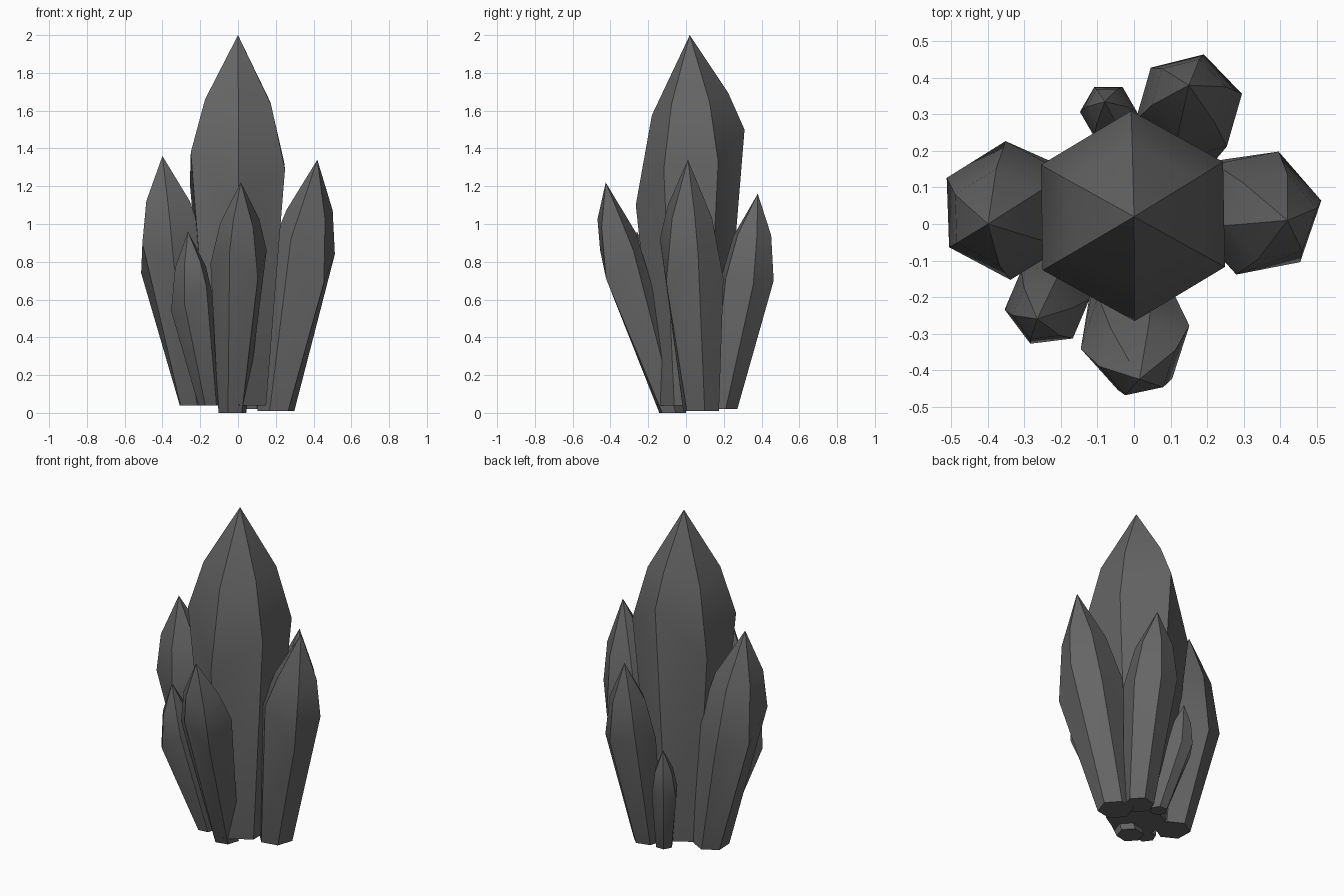
import bpy
import bmesh
from math import sin, cos, radians
from mathutils import Vector

default = bpy.data.objects.get("Cube")
if default:
    bpy.data.objects.remove(default, do_unlink=True)

# Single dark stone colour
stone = bpy.data.materials.new("dark_grey_stone")
stone.use_nodes = True
colour = (0.13, 0.13, 0.13, 1)
stone.diffuse_color = colour
shader = stone.node_tree.nodes["Principled BSDF"]
shader.inputs["Base Color"].default_value = colour
shader.inputs["Roughness"].default_value = 0.8


def hex_ring(bm, centre, radius, turn, heights):
    """Six vertices around a centre point, each at its own height."""
    ring = []
    for i, height in enumerate(heights):
        angle = radians(turn + i * 360 / len(heights))
        x = centre.x + radius * cos(angle)
        y = centre.y + radius * sin(angle)
        ring.append(bm.verts.new((x, y, height)))
    return ring


def crystal(name, base, base_radius, middle, radius, heights, tip, turn,
            rise=0.52):
    """Shaft widening to an uneven shoulder, then a two-step point."""
    base, tip = Vector(base), Vector(tip)
    mean = sum(heights) / len(heights)
    shoulder = Vector((*middle, mean))
    # The upper ring lies between the shoulder and the tip
    upper = shoulder.lerp(tip, 0.5)
    upper_z = mean + (tip.z - mean) * rise
    upper_heights = [upper_z + (h - mean) * 0.3 for h in heights]

    bm = bmesh.new()
    rings = [
        hex_ring(bm, base, base_radius, turn, [base.z] * len(heights)),
        hex_ring(bm, shoulder, radius, turn, heights),
        hex_ring(bm, upper, radius * 0.7, turn, upper_heights),
    ]
    apex = bm.verts.new(tip)
    bm.faces.new(reversed(rings[0]))
    for i in range(len(heights)):
        j = (i + 1) % len(heights)
        for low, high in zip(rings, rings[1:]):
            bm.faces.new((low[i], low[j], high[j], high[i]))
        bm.faces.new((rings[-1][i], rings[-1][j], apex))
    bmesh.ops.recalc_face_normals(bm, faces=bm.faces)

    mesh = bpy.data.meshes.new(name)
    bm.to_mesh(mesh)
    bm.free()
    mesh.materials.append(stone)
    obj = bpy.data.objects.new(name, mesh)
    bpy.context.collection.objects.link(obj)
    bpy.ops.object.select_all(action="DESELECT")
    obj.select_set(True)
    bpy.context.view_layer.objects.active = obj
    bpy.ops.object.shade_smooth_by_angle(angle=radians(30))


# Tall central crystal
crystal("central_crystal", base=(0, 0.02, 0.04), base_radius=0.17,
        middle=(-0.003, 0.022), radius=0.288,
        heights=(1.5, 1.21, 1.38, 1.1, 1.29, 1.33),
        tip=(0, 0.02, 2), turn=91, rise=0.48)

# Large crystals leaning out to each side
crystal("right_crystal", base=(-0.22, 0.07, 0.04), base_radius=0.1,
        middle=(-0.345, 0.037), radius=0.19,
        heights=(0.66, 0.74, 0.9, 0.78, 0.9, 0.82),
        tip=(-0.4, 0, 1.36), turn=92)
crystal("left_crystal", base=(0.2, 0.08, 0.01), base_radius=0.1,
        middle=(0.338, 0.03), radius=0.178,
        heights=(0.84, 0.71, 0.8, 0.85, 0.92, 0.69),
        tip=(0.42, 0.01, 1.34), turn=11, rise=0.48)

# Medium crystals leaning forward and back
crystal("front_crystal", base=(-0.03, -0.07, 0), base_radius=0.075,
        middle=(0.003, -0.31), radius=0.152,
        heights=(0.86, 0.63, 0.58, 0.79, 0.86, 0.71),
        tip=(0.015, -0.425, 1.22), turn=12)
crystal("back_crystal", base=(0.125, 0.19, 0.02), base_radius=0.085,
        middle=(0.15, 0.32), radius=0.15,
        heights=(0.7, 0.75, 0.7, 0.68, 0.72, 0.68),
        tip=(0.15, 0.38, 1.16), turn=74)

# Small crystals filling the gaps
crystal("small_front_crystal", base=(-0.15, -0.08, 0.04), base_radius=0.06,
        middle=(-0.238, -0.22), radius=0.117,
        heights=(0.58, 0.67, 0.57, 0.6, 0.62, 0.54),
        tip=(-0.265, -0.26, 0.96), turn=247)
crystal("small_back_crystal", base=(0, 0.21, 0.02), base_radius=0.05,
        middle=(-0.07, 0.307), radius=0.078,
        heights=(0.43, 0.4, 0.42, 0.38, 0.43, 0.4),
        tip=(-0.08, 0.335, 0.67), turn=0)
